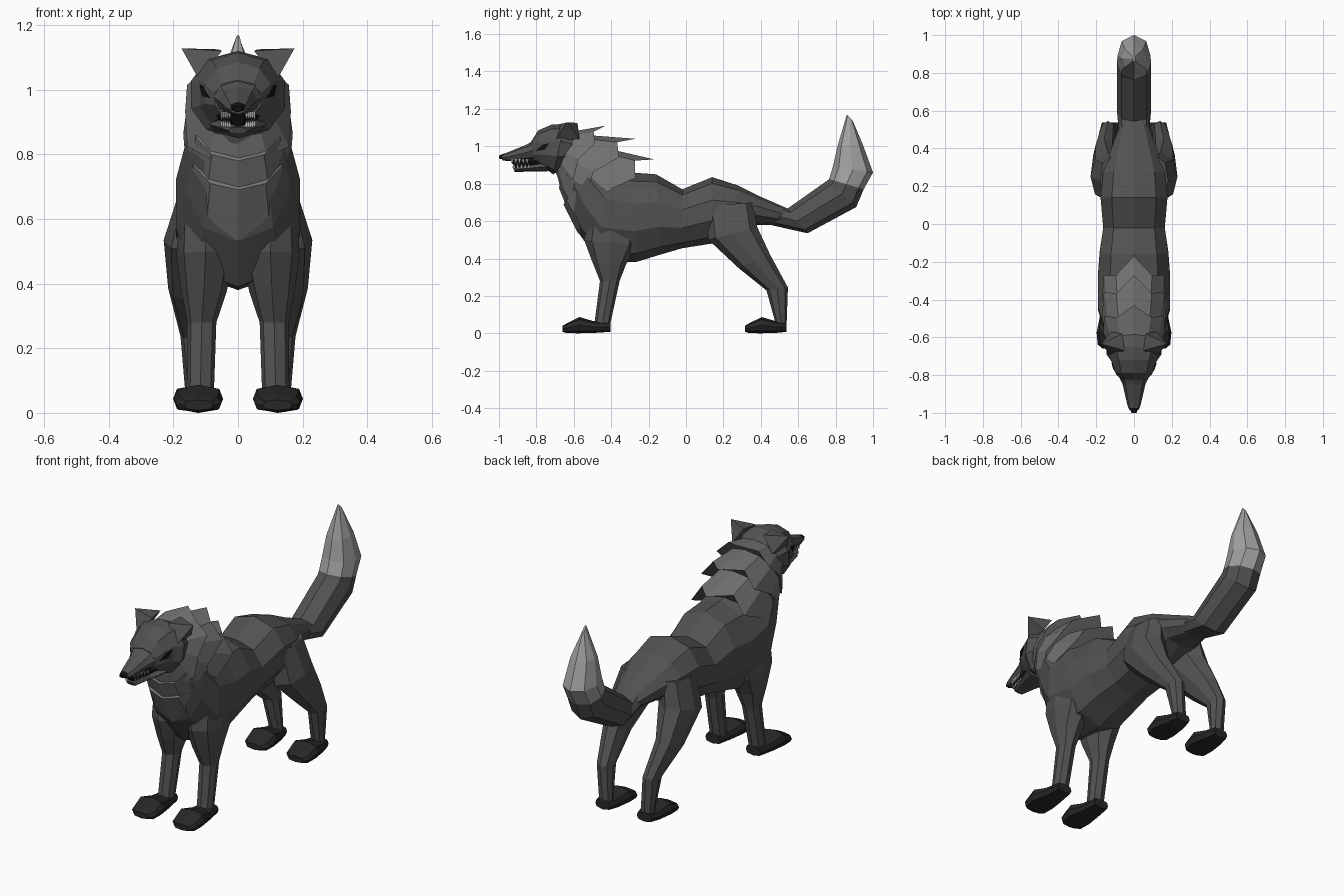
import bpy, bmesh, math
from mathutils import Vector
from mathutils.bvhtree import BVHTree


def material(name, v):
    m = bpy.data.materials.new(name)
    m.diffuse_color = (v, v, v, 1)
    return m


FUR = material("dark grey fur", 0.085)
MANE = material("mid grey mane", 0.17)
TIP = material("light grey tail tip", 0.36)
PAW = material("charcoal paws", 0.02)
BLACK = material("black", 0.006)
TOOTH = material("pale teeth", 0.45)


def finish(bm, name, mat):
    bmesh.ops.recalc_face_normals(bm, faces=bm.faces)
    me = bpy.data.meshes.new(name)
    bm.to_mesh(me)
    bm.free()
    me.materials.append(mat)
    ob = bpy.data.objects.new(name, me)
    bpy.context.collection.objects.link(ob)
    return ob


def loft(name, rings, mat, n=8, side=1, box=0.85, jag=0.0):
    """Ring: y,z of one edge, y,z of the opposite edge, half width, centre x.
    jag pulls every second point of the last ring back, leaving spikes."""
    bm = bmesh.new()
    loops = []
    for r in rings:
        y1, z1, y2, z2, w = r[:5]
        cx = r[5] * side if len(r) > 5 else 0
        loop = []
        for i in range(n):
            a = 2 * math.pi * i / n
            s, c = math.sin(a), math.cos(a)
            x = cx + w * math.copysign(abs(s) ** box, s)
            t = (1 - c) / 2
            loop.append(bm.verts.new((x, y1 + (y2 - y1) * t, z1 + (z2 - z1) * t)))
        loops.append(loop)
    if jag:
        for i in range(1, n, 2):
            v = loops[-1][i]
            v.co = v.co.lerp(loops[-2][i].co, jag)
    for a, b in zip(loops, loops[1:]):
        for i in range(n):
            j = (i + 1) % n
            bm.faces.new((a[i], a[j], b[j], b[i]))
    bm.faces.new(loops[0])
    bm.faces.new(loops[-1])
    return finish(bm, name, mat)


def solid(name, points, mat):
    """Convex hull of a few points."""
    bm = bmesh.new()
    for p in points:
        bm.verts.new(p)
    bmesh.ops.convex_hull(bm, input=bm.verts)
    return finish(bm, name, mat)


# Torso and neck
loft("torso", [
    (0.56, 0.66, 0.50, 0.58, 0.07), (0.40, 0.73, 0.36, 0.58, 0.13),
    (0.28, 0.79, 0.26, 0.53, 0.17), (0.14, 0.835, 0.14, 0.48, 0.185),
    (-0.02, 0.77, -0.02, 0.455, 0.17), (-0.16, 0.85, -0.14, 0.42, 0.19),
    (-0.30, 0.86, -0.27, 0.38, 0.20), (-0.42, 0.90, -0.47, 0.39, 0.20),
    (-0.50, 0.99, -0.57, 0.53, 0.17), (-0.56, 1.05, -0.65, 0.74, 0.14),
    (-0.62, 1.07, -0.70, 0.87, 0.11)], FUR, n=10)

# Tail and its pale tip
loft("tail", [
    (0.38, 0.72, 0.36, 0.60, 0.07), (0.54, 0.665, 0.65, 0.535, 0.09),
    (0.76, 0.82, 0.91, 0.675, 0.09), (0.765, 0.825, 0.95, 0.77, 0.09)], FUR)
loft("tail_tip", [
    (0.765, 0.825, 0.95, 0.77, 0.09), (0.785, 0.89, 1.0, 0.86, 0.087),
    (0.81, 1.0, 0.945, 1.01, 0.065), (0.86, 1.17, 0.89, 1.14, 0.006)], TIP)

# Layered spiky mane
loft("mane_upper", [(-0.60, 1.08, -0.69, 0.85, 0.13),
                    (-0.43, 1.11, -0.66, 0.73, 0.178)], MANE, n=12, jag=0.3)
loft("mane_middle", [(-0.53, 1.06, -0.68, 0.78, 0.145),
                     (-0.27, 1.04, -0.625, 0.64, 0.18)], MANE, n=12, jag=0.3)
loft("mane_lower", [(-0.43, 0.99, -0.655, 0.69, 0.155),
                    (-0.17, 0.93, -0.575, 0.53, 0.18)], MANE, n=12, jag=0.3)

# Skull, snout and lower jaw
skull = loft("skull", [
    (-0.58, 1.08, -0.66, 0.88, 0.13), (-0.65, 1.12, -0.71, 0.85, 0.152),
    (-0.72, 1.115, -0.73, 0.865, 0.125), (-0.79, 1.085, -0.775, 0.89, 0.105),
    (-0.825, 1.03, -0.815, 0.91, 0.075)], FUR, n=10)
loft("snout", [
    (-0.79, 1.05, -0.79, 0.925, 0.09), (-0.85, 1.01, -0.85, 0.925, 0.06),
    (-0.96, 0.965, -0.95, 0.92, 0.036), (-0.985, 0.955, -0.98, 0.925, 0.026)], FUR)
loft("lower_jaw", [
    (-0.74, 0.92, -0.74, 0.865, 0.09), (-0.85, 0.90, -0.84, 0.865, 0.055),
    (-0.925, 0.885, -0.915, 0.862, 0.03)], FUR)
loft("mouth_inside", [
    (-0.78, 0.95, -0.78, 0.89, 0.07), (-0.94, 0.93, -0.915, 0.885, 0.022)], BLACK)
loft("nose", [
    (-0.975, 0.962, -0.975, 0.93, 0.026), (-1.0, 0.95, -0.998, 0.932, 0.016)], BLACK, n=6)

tree = BVHTree.FromPolygons([v.co for v in skull.data.vertices],
                            [p.vertices for p in skull.data.polygons])

for side, label in ((1, "left"), (-1, "right")):
    # Ears, swept outwards
    solid("ear_" + label, [
        (side * 0.05, -0.67, 1.12), (side * 0.12, -0.70, 1.03),
        (side * 0.12, -0.57, 1.04), (side * 0.06, -0.58, 1.125),
        (side * 0.175, -0.635, 1.128)], FUR)

    # Eyes, thin slanted plates on the skull
    pts = []
    for y, z in ((-0.80, 0.975), (-0.765, 1.01), (-0.735, 1.015), (-0.76, 0.98)):
        hit = tree.ray_cast(Vector((side, y, z)), Vector((-side, 0, 0)))
        if hit[0]:
            pts += [hit[0] + hit[1] * 0.004, hit[0] - hit[1] * 0.004]
    if len(pts) > 5:
        solid("eye_" + label, pts, BLACK)

    # Bared teeth along both jaws
    for i in range(5):
        y = -0.85 - 0.02 * i
        x = side * (0.054 - 0.006 * i)
        for row, z0, z1 in (("upper", 0.932, 0.902), ("lower", 0.885, 0.912)):
            dy = 0.01 if row == "lower" else 0
            solid(f"{row}_tooth_{label}_{i}", [
                (x, y + dy - 0.008, z0), (x, y + dy + 0.008, z0),
                (x - side * 0.012, y + dy, z0), (x, y + dy, z1)], TOOTH)

    # Legs
    loft("front_leg_" + label, [
        (-0.52, 0.68, -0.27, 0.68, 0.07, 0.11), (-0.545, 0.50, -0.26, 0.47, 0.09, 0.10),
        (-0.50, 0.38, -0.32, 0.37, 0.07, 0.105), (-0.46, 0.28, -0.355, 0.28, 0.045, 0.112),
        (-0.49, 0.05, -0.405, 0.05, 0.042, 0.117)], FUR, side=side)
    loft("hind_leg_" + label, [
        (0.10, 0.68, 0.36, 0.70, 0.06, 0.12), (0.12, 0.50, 0.38, 0.57, 0.09, 0.14),
        (0.28, 0.35, 0.45, 0.42, 0.058, 0.158), (0.43, 0.23, 0.545, 0.245, 0.04, 0.138),
        (0.48, 0.05, 0.538, 0.05, 0.037, 0.125)], FUR, side=side)

    # Paws
    for name, y0, cx in (("front_paw_", -0.66, 0.122), ("hind_paw_", 0.315, 0.125)):
        back = 0.255 if y0 < 0 else 0.222
        loft(name + label, [
            (y0, 0.04, y0, 0.008, 0.045, cx), (y0 + 0.025, 0.055, y0 + 0.02, 0.002, 0.07, cx),
            (y0 + 0.09, 0.087, y0 + 0.08, 0.0, 0.076, cx),
            (y0 + 0.165, 0.065, y0 + 0.165, 0.002, 0.06, cx),
            (y0 + back, 0.06, y0 + back, 0.008, 0.045, cx)],
            PAW, side=side, box=0.5)
